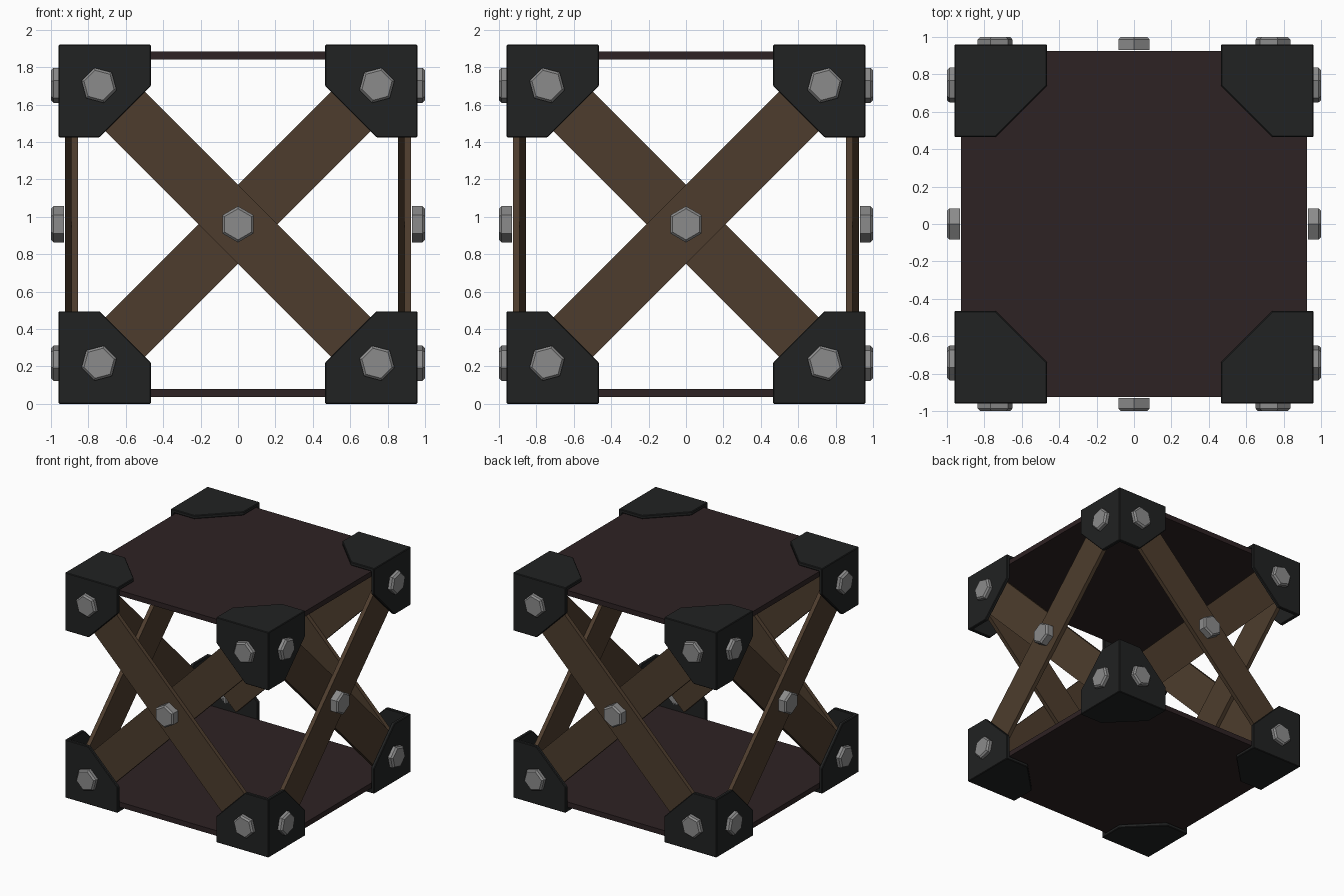
import bpy, bmesh
from math import radians
from mathutils import Matrix, Vector

cube = bpy.data.objects.get("Cube")
if cube:
    bpy.data.objects.remove(cube, do_unlink=True)

HALF = 0.96          # half the size of the crate over its brackets
CENTRE = Matrix.Translation((0, 0, HALF))


def material(name, rgb):
    mat = bpy.data.materials.new(name)
    mat.use_nodes = True
    mat.diffuse_color = (*rgb, 1)
    mat.node_tree.nodes["Principled BSDF"].inputs["Base Color"].default_value = (*rgb, 1)
    return mat


BEAM = material("brown wood", (0.075, 0.046, 0.026))
PANEL = material("dark red wood", (0.027, 0.016, 0.017))
IRON = material("black iron", (0.015, 0.016, 0.016))
STEEL = material("grey steel", (0.26, 0.26, 0.26))


def add_object(name, bm, matrix, mat):
    mesh = bpy.data.meshes.new(name)
    bm.transform(CENTRE @ matrix)
    bm.to_mesh(mesh)
    bm.free()
    mesh.materials.append(mat)
    obj = bpy.data.objects.new(name, mesh)
    bpy.context.collection.objects.link(obj)
    return obj


def box(name, size, matrix, mat):
    bm = bmesh.new()
    bmesh.ops.create_cube(bm, size=1, matrix=Matrix.Diagonal((*size, 1)))
    add_object(name, bm, matrix, mat)


def bolt(name, matrix, x, z, spin):
    """Hexagonal head with a chamfered crown, pointing out of the front."""
    bm = bmesh.new()
    base, top, chamfer = 0.93, 1.0, 0.014
    depth = top - chamfer - base
    bmesh.ops.create_cone(bm, cap_ends=True, segments=6, radius1=0.097,
                          radius2=0.097, depth=depth,
                          matrix=Matrix.Translation((0, 0, base + depth / 2)))
    crown = max(bm.faces, key=lambda f: f.calc_center_median().z)
    bmesh.ops.inset_individual(bm, faces=[crown], thickness=chamfer, depth=chamfer)
    # one corner is brought to local y, then the head is spun and laid on the front
    bm.verts.ensure_lookup_table()
    corner = bm.verts[0].co.xy.angle_signed(Vector((0, 1)))
    turn = Matrix.Rotation(radians(spin) - corner, 4, 'Z')
    lay = Matrix.Translation((x, 0, z)) @ Matrix.Rotation(radians(90), 4, 'X')
    add_object(name, bm, matrix @ lay @ turn, STEEL)


def bracket(name, sx, sy, sz):
    """Three chamfered plates folded around one corner."""
    bm = bmesh.new()
    reach, cut = 0.495, 0.22
    axes = [Vector((-sx, 0, 0)), Vector((0, -sy, 0)), Vector((0, 0, -sz))]
    origin = Vector((sx, sy, sz)) * HALF
    corner = bm.verts.new(origin)
    tips = [bm.verts.new(origin + a * reach) for a in axes]
    for i in range(3):
        j = (i + 1) % 3
        a, b = axes[i], axes[j]
        face = bm.faces.new([corner, tips[i],
                             bm.verts.new(origin + a * reach + b * cut),
                             bm.verts.new(origin + a * cut + b * reach), tips[j]])
        face.normal_update()
        if face.normal.dot(origin) < 0:
            face.normal_flip()
    obj = add_object(name, bm, Matrix(), IRON)
    solid = obj.modifiers.new("thickness", 'SOLIDIFY')
    solid.thickness, solid.offset, solid.use_even_offset = 0.03, -1, True
    bevel = obj.modifiers.new("worn_edges", 'BEVEL')
    bevel.width, bevel.segments = 0.005, 1


# Top and bottom panels
for name, z in (("top_panel", 0.902), ("bottom_panel", -0.902)):
    box(name, (1.848, 1.848, 0.044), Matrix.Translation((0, 0, z)), PANEL)

# Crossed beams and bolts on the four open sides
for k, side in enumerate(("front", "left", "back", "right")):
    turn = Matrix.Rotation(radians(90 * k), 4, 'Z')
    tilt = 45 if k % 2 == 0 else -45
    for layer, y, angle in (("outer", -0.9075, tilt), ("inner", -0.8725, -tilt)):
        place = Matrix.Translation((0, y, 0)) @ Matrix.Rotation(radians(angle), 4, 'Y')
        box(f"{side}_{layer}_beam", (2.12, 0.035, 0.30), turn @ place, BEAM)
    bolt(f"{side}_centre_bolt", turn, 0, 0, 0)
    for sx in (-1, 1):
        for sz in (-1, 1):
            bolt(f"{side}_corner_bolt", turn, sx * 0.743, sz * 0.743, 45 * sx * sz)

# Corner brackets
for sx, x_name in ((-1, "right"), (1, "left")):
    for sy, y_name in ((-1, "front"), (1, "back")):
        for sz, z_name in ((-1, "bottom"), (1, "top")):
            bracket(f"{z_name}_{y_name}_{x_name}_bracket", sx, sy, sz)
